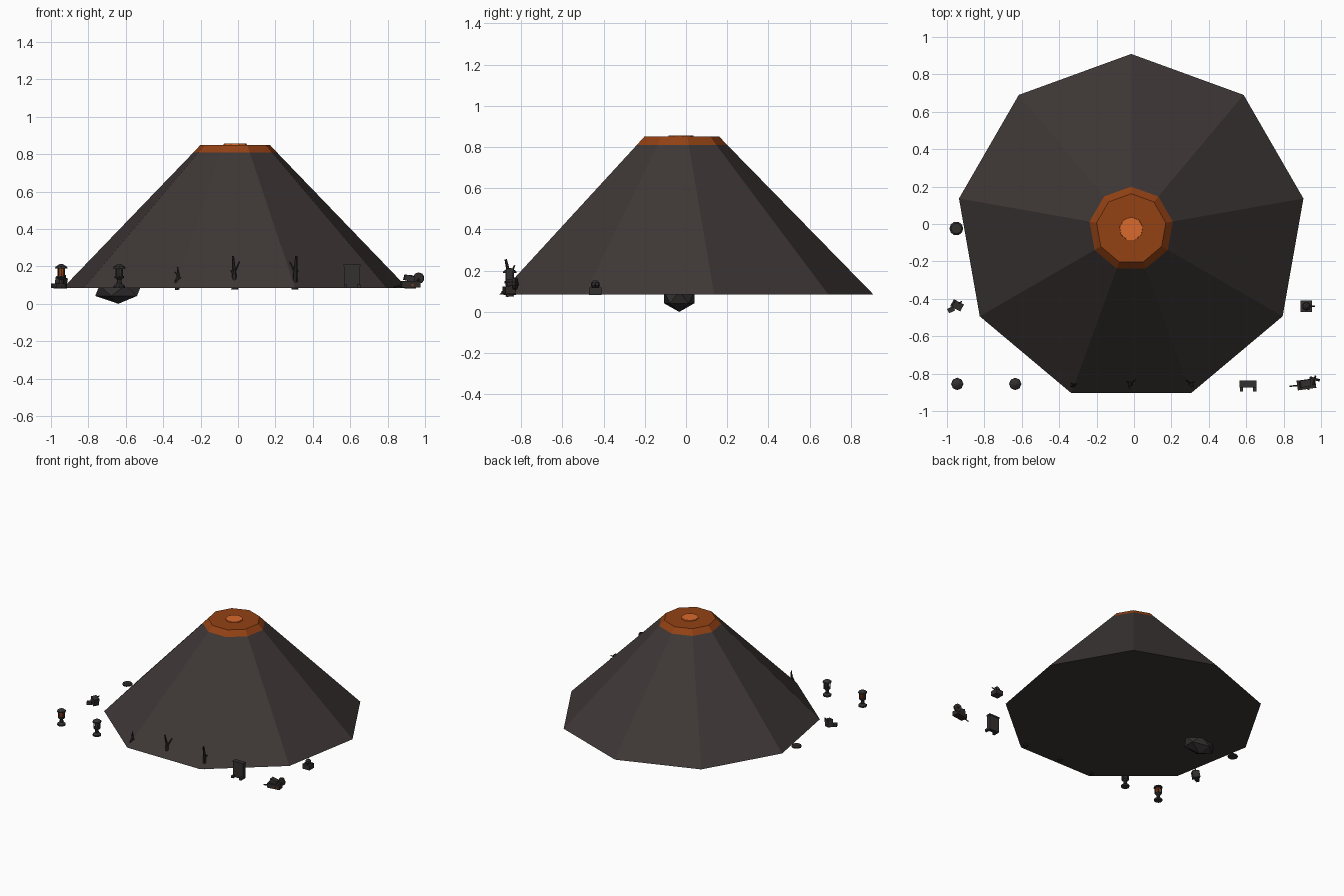
import bpy, bmesh, math
from math import radians, pi
from mathutils import Vector, Matrix

if "Cube" in bpy.data.objects:
    bpy.data.objects.remove(bpy.data.objects["Cube"], do_unlink=True)


def material(name, rgb):
    m = bpy.data.materials.new(name)
    m.use_nodes = True
    m.diffuse_color = (*rgb, 1)
    m.node_tree.nodes["Principled BSDF"].inputs["Base Color"].default_value = (*rgb, 1)
    return m


ASH = material("ash rock", (0.048, 0.038, 0.037))
CHAR = material("charred stone", (0.033, 0.029, 0.029))
WOOD = material("burnt wood", (0.028, 0.023, 0.021))
LAVA = material("lava", (0.29, 0.053, 0.007))
GLOW = material("hot lava", (0.69, 0.14, 0.025))

G = 0.085  # ground level of the mountain foot


def finish(name, bm, mat):
    bmesh.ops.recalc_face_normals(bm, faces=bm.faces)
    mesh = bpy.data.meshes.new(name)
    bm.to_mesh(mesh)
    bm.free()
    obj = bpy.data.objects.new(name, mesh)
    bpy.context.collection.objects.link(obj)
    mesh.materials.append(mat)
    return obj


def lathe(name, profile, sides, at, mat, turn=0.0):
    """Closed faceted solid from (radius, height) rings."""
    bm = bmesh.new()
    rings = []
    for r, z in profile:
        rings.append([bm.verts.new((at[0] + r * math.cos(turn + 2 * pi * i / sides),
                                    at[1] + r * math.sin(turn + 2 * pi * i / sides),
                                    at[2] + z)) for i in range(sides)])
    for a, b in zip(rings, rings[1:]):
        for i in range(sides):
            j = (i + 1) % sides
            bm.faces.new((a[i], a[j], b[j], b[i]))
    bm.faces.new(rings[0])
    bm.faces.new(rings[-1])
    return finish(name, bm, mat)


def box(name, at, size, mat, spin=0, tilt=0):
    bm = bmesh.new()
    m = (Matrix.Translation(at) @ Matrix.Rotation(radians(spin), 4, "Z")
         @ Matrix.Rotation(radians(tilt), 4, "Y") @ Matrix.Diagonal((*size, 1)))
    bmesh.ops.create_cube(bm, size=1, matrix=m)
    return finish(name, bm, mat)


def rod(name, a, b, r1, r2, mat, sides=6):
    a, b = Vector(a), Vector(b)
    d = b - a
    bm = bmesh.new()
    m = Matrix.Translation((a + b) / 2) @ d.to_track_quat("Z", "Y").to_matrix().to_4x4()
    bmesh.ops.create_cone(bm, cap_ends=True, segments=sides, radius1=r1, radius2=r2,
                          depth=d.length, matrix=m)
    return finish(name, bm, mat)


# Volcano with molten crater
centre = (-0.015, -0.026, 0)
lathe("mountain", [(0.935, G), (0.226, 0.81)], 9, centre, ASH, pi / 2)
lathe("crater_rim", [(0.226, 0.81), (0.188, 0.85)], 9, centre, LAVA, pi / 2)
lathe("crater_glow", [(0.064, 0.845), (0.062, 0.856)], 9, centre, GLOW, pi / 2)

# Boulder poking out beneath the mountain
bm = bmesh.new()
bmesh.ops.create_icosphere(bm, subdivisions=1, radius=1,
                           matrix=Matrix.Translation((-0.64, -0.033, 0.075))
                           @ Matrix.Diagonal((0.138, 0.086, 0.075, 1)))
for v in bm.verts:
    v.co.z = min(v.co.z, 0.1)
finish("under_boulder", bm, CHAR)

# Pedestal lanterns, one lit and one cold
for label, x, core in (("lit", -0.945, LAVA), ("cold", -0.635, CHAR)):
    p = (x, -0.855, G)
    lathe(label + "_lantern_foot", [(0.031, -0.002), (0.031, 0.01), (0.014, 0.022),
                                    (0.012, 0.045), (0.026, 0.055), (0.026, 0.064)], 8, p, CHAR)
    lathe(label + "_lantern_core", [(0.017, 0.06), (0.019, 0.08), (0.017, 0.105)], 8, p, core)
    for k in range(4):
        a = pi / 4 + k * pi / 2
        bx, by = x + 0.023 * math.cos(a), p[1] + 0.023 * math.sin(a)
        rod(label + "_lantern_bar", (bx, by, G + 0.06), (bx, by, G + 0.108), 0.004, 0.004, CHAR, 4)
    lathe(label + "_lantern_cap", [(0.033, 0.104), (0.031, 0.113), (0.008, 0.127)], 8, p, CHAR)

# Twisted stump
path = [(-0.325, -0.86, 0.075), (-0.33, -0.865, 0.12), (-0.318, -0.86, 0.155), (-0.324, -0.855, 0.197)]
for k in range(3):
    rod("twisted_stump", path[k], path[k + 1], 0.013 - 0.003 * k, 0.01 - 0.003 * k, WOOD)
rod("stump_twig", (-0.33, -0.865, 0.12), (-0.307, -0.855, 0.142), 0.006, 0.003, WOOD)
rod("stump_twig", (-0.32, -0.86, 0.15), (-0.338, -0.85, 0.17), 0.005, 0.003, WOOD)

# Bare burnt trees
for x, side in ((-0.018, 1), (0.303, -1)):
    y = -0.855
    lathe("tree_root", [(0.021, -0.01), (0.015, 0.012)], 7, (x, y, G), WOOD)
    rod("tree_trunk", (x, y, 0.08), (x - 0.003 * side, y, 0.17), 0.014, 0.011, WOOD)
    rod("tree_top", (x - 0.003 * side, y, 0.165), (x - 0.009 * side, y - 0.02, 0.255), 0.011, 0.006, WOOD)
    rod("tree_branch", (x, y, 0.17), (x + 0.026 * side, y + 0.023, 0.225), 0.007, 0.004, WOOD)
    rod("tree_branch", (x, y, 0.15), (x - 0.02 * side, y + 0.012, 0.178), 0.006, 0.003, WOOD)

# Standing slab on a stepped base
box("slab", (0.61, -0.855, 0.147), (0.086, 0.03, 0.126), CHAR)
box("slab_frame", (0.61, -0.855, 0.204), (0.092, 0.036, 0.012), CHAR)
for s in (-1, 1):
    box("slab_foot", (0.61 + 0.035 * s, -0.872, 0.093), (0.018, 0.045, 0.018), CHAR)

# Broken cart with a raised wheel
box("cart_bed", (0.922, -0.857, 0.105), (0.1, 0.052, 0.035), WOOD, 8)
box("cart_load", (0.915, -0.853, 0.136), (0.055, 0.038, 0.03), CHAR, 8, 14)
rod("cart_shaft", (0.885, -0.862, 0.1), (0.832, -0.868, 0.09), 0.005, 0.004, WOOD)
rod("cart_wheel", (0.968, -0.822, 0.137), (0.964, -0.835, 0.137), 0.03, 0.03, WOOD, 10)
rod("cart_wheel_axle", (0.97, -0.812, 0.137), (0.96, -0.86, 0.12), 0.006, 0.006, WOOD)
box("cart_ember", (0.933, -0.884, 0.1), (0.012, 0.006, 0.01), LAVA, 8)

# Block with a round cauldron and handle
box("anvil_block", (0.922, -0.44, 0.1), (0.062, 0.06, 0.036), CHAR)
lathe("cauldron", [(0.014, 0.03), (0.022, 0.042), (0.02, 0.058), (0.009, 0.068)], 8, (0.922, -0.44, G), CHAR)
rod("block_handle", (0.93, -0.44, 0.125), (0.968, -0.44, 0.132), 0.005, 0.004, WOOD)

# Tumbled crates
box("crate", (-0.946, -0.435, 0.113), (0.052, 0.042, 0.055), CHAR, -28, 10)
box("small_crate", (-0.978, -0.458, 0.097), (0.036, 0.026, 0.024), CHAR, 25)
rod("crate_pole", (-0.95, -0.43, 0.12), (-0.922, -0.415, 0.152), 0.005, 0.004, WOOD)

# Flat stone disc
lathe("flat_stone", [(0.036, -0.004), (0.037, 0.006), (0.028, 0.013)], 10, (-0.95, -0.024, G), CHAR)
